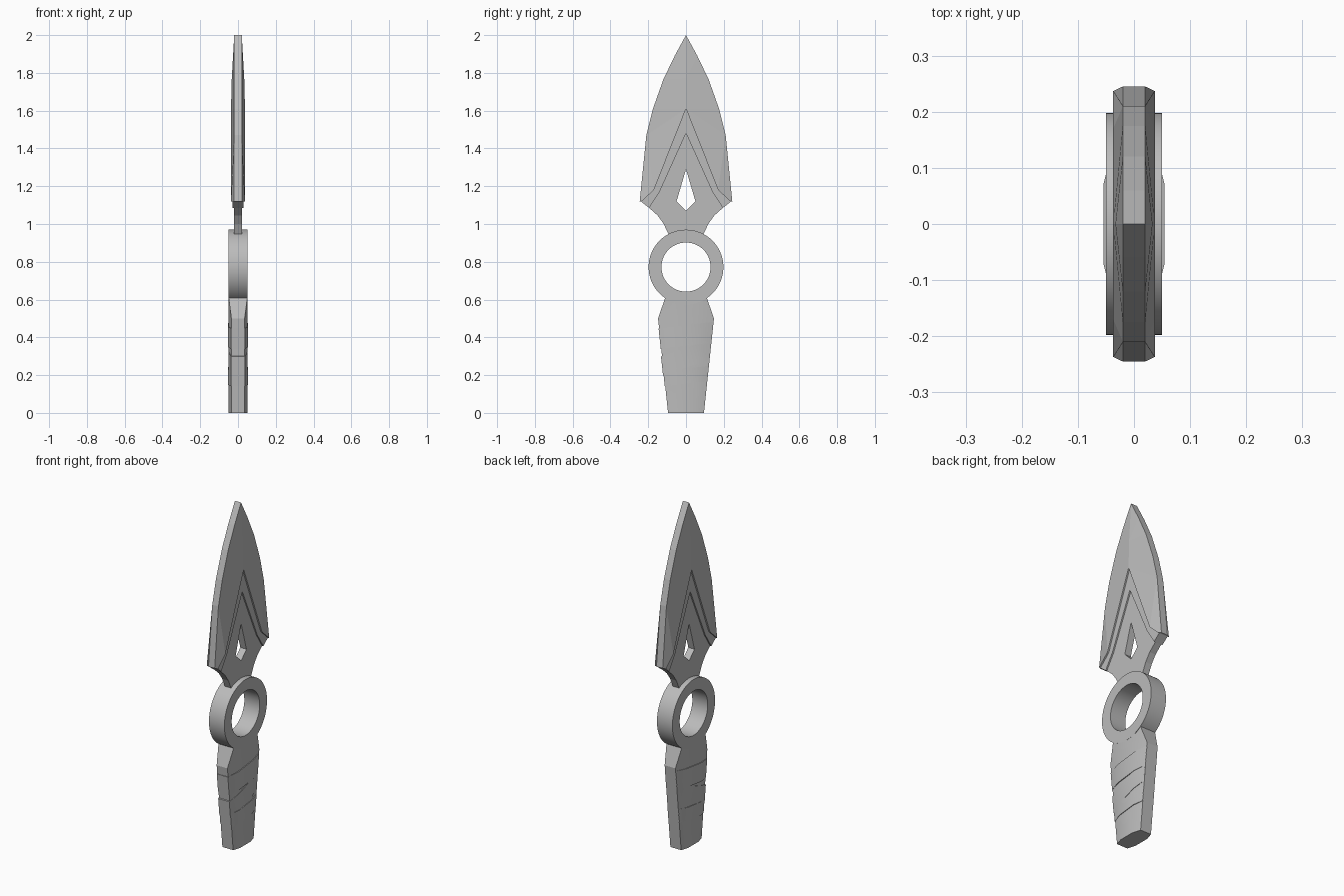
import bpy, bmesh, math
from mathutils import Vector

cube = bpy.data.objects.get("Cube")
if cube:
    bpy.data.objects.remove(cube, do_unlink=True)

GREY = (0.5, 0.5, 0.5, 1)
steel = bpy.data.materials.new("grey_steel")
steel.use_nodes = True
steel.diffuse_color = GREY
steel.node_tree.nodes["Principled BSDF"].inputs["Base Color"].default_value = GREY


def finish(name, bm, smooth=None):
    mesh = bpy.data.meshes.new(name)
    bm.to_mesh(mesh)
    bm.free()
    mesh.materials.append(steel)
    obj = bpy.data.objects.new(name, mesh)
    bpy.context.collection.objects.link(obj)
    if smooth:
        bpy.ops.object.select_all(action='DESELECT')
        obj.select_set(True)
        bpy.context.view_layer.objects.active = obj
        bpy.ops.object.shade_smooth_by_angle(angle=math.radians(smooth))
    return obj


def quarter_part(name, points, faces):
    """Surface of one quarter, walled down to x = 0 and mirrored twice."""
    bm = bmesh.new()
    verts = {k: bm.verts.new(p) for k, p in points.items()}
    for face in faces:
        bm.faces.new([verts[k] for k in face.split()])
    rim = [e for e in bm.edges if e.is_boundary and any(v.co.y > 0 for v in e.verts)]
    new = bmesh.ops.extrude_edge_only(bm, edges=rim)["geom"]
    for v in new:
        if isinstance(v, bmesh.types.BMVert):
            v.co.x = 0
    bmesh.ops.recalc_face_normals(bm, faces=bm.faces)
    bm.faces.ensure_lookup_table()
    bm.normal_update()
    if bm.faces[0].normal.x < 0:
        bmesh.ops.reverse_faces(bm, faces=bm.faces)
    obj = finish(name, bm)
    mirror = obj.modifiers.new("Mirror", 'MIRROR')
    mirror.use_axis = (True, True, False)
    mirror.merge_threshold = 0.0005


# Blade, chevron and neck outlines, as (y, z) pairs for one half
outer = [(0, 2), (.06, 1.89), (.12, 1.765), (.175, 1.61), (.21, 1.47), (.245, 1.12)]
chevron = [(0, 1.61), (.17, 1.18), (.237, 1.118)]
inner = [(0, 1.48), (.14, 1.17), (.195, 1.085)]
neck = [(.15, 1.045), (.118, 1.0), (.09, .94), (0, .94)]
hole = [(0, 1.29), (.05, 1.12), (0, 1.07)]


def named(letter, pairs, x):
    return {f"{letter}{i}": (x, y, z) for i, (y, z) in enumerate(pairs)}


# Raised blade
quarter_part("blade",
             {**named("o", outer, .02), **named("k", chevron, .037), "c": (.033, 0, 1.77)},
             ["o0 o1 c", "o1 o2 c", "o2 o3 k0 c", "o3 o4 k0", "o4 k1 k0", "o4 o5 k2 k1"])

# Stepped band inside the blade
quarter_part("chevron_band",
             {**named("k", chevron, .028), **named("l", inner, .028)},
             ["k0 k1 l1 l0", "k1 k2 l2 l1"])

# Thin plate with the diamond opening
quarter_part("neck_plate",
             {**named("l", inner, .02), **named("n", neck, .02), **named("h", hole, .02)},
             ["l0 l1 h1 h0", "l1 l2 n0 h1", "n0 n1 h1", "n1 n2 h2 h1", "n2 n3 h2"])

# Finger ring
bm = bmesh.new()
centre = Vector((0, 0, .772))
profile = [bm.verts.new((x, r, centre.z))
           for x, r in ((-.05, .13), (.05, .13), (.05, .198), (-.05, .198))]
edges = [bm.edges.new((profile[i - 1], profile[i])) for i in range(4)]
bmesh.ops.spin(bm, geom=profile + edges, cent=centre, axis=(1, 0, 0),
               angle=math.tau, steps=64, use_duplicate=False)
bmesh.ops.remove_doubles(bm, verts=bm.verts, dist=.0001)
bmesh.ops.recalc_face_normals(bm, faces=bm.faces)
finish("finger_ring", bm, 35)


def loft(name, rows, tilt=0):
    """Flattened eight-sided sections: z, half width, rim and face half depth."""
    bm = bmesh.new()
    loops = []
    for z, w, rim, face in rows:
        half = [(rim, w), (face, w * .5), (face, -w * .5), (rim, -w)]
        section = half + [(-x, -y) for x, y in half]
        loops.append([bm.verts.new((x, y, z + tilt * y)) for x, y in section])
    for a, b in zip(loops, loops[1:]):
        for i in range(8):
            bm.faces.new((a[i - 1], a[i], b[i], b[i - 1]))
    bm.faces.new(loops[0])
    bm.faces.new(loops[-1])
    bmesh.ops.recalc_face_normals(bm, faces=bm.faces)
    finish(name, bm, 25)


# Grip
loft("grip", [(0, .095, .035, .0495), (.5, .148, .035, .0495), (.61, .11, .0495, .0495)])

# Wrapped strips around the grip
for name, low, high, tilt, face in (("lower_wrap", .155, .235, .12, .053),
                                    ("middle_wrap", .24, .345, .35, .0515),
                                    ("upper_wrap", .355, .465, .12, .054)):
    loft(name, [(z, .096 + z * .106, .036, face) for z in (low, high)], tilt)
